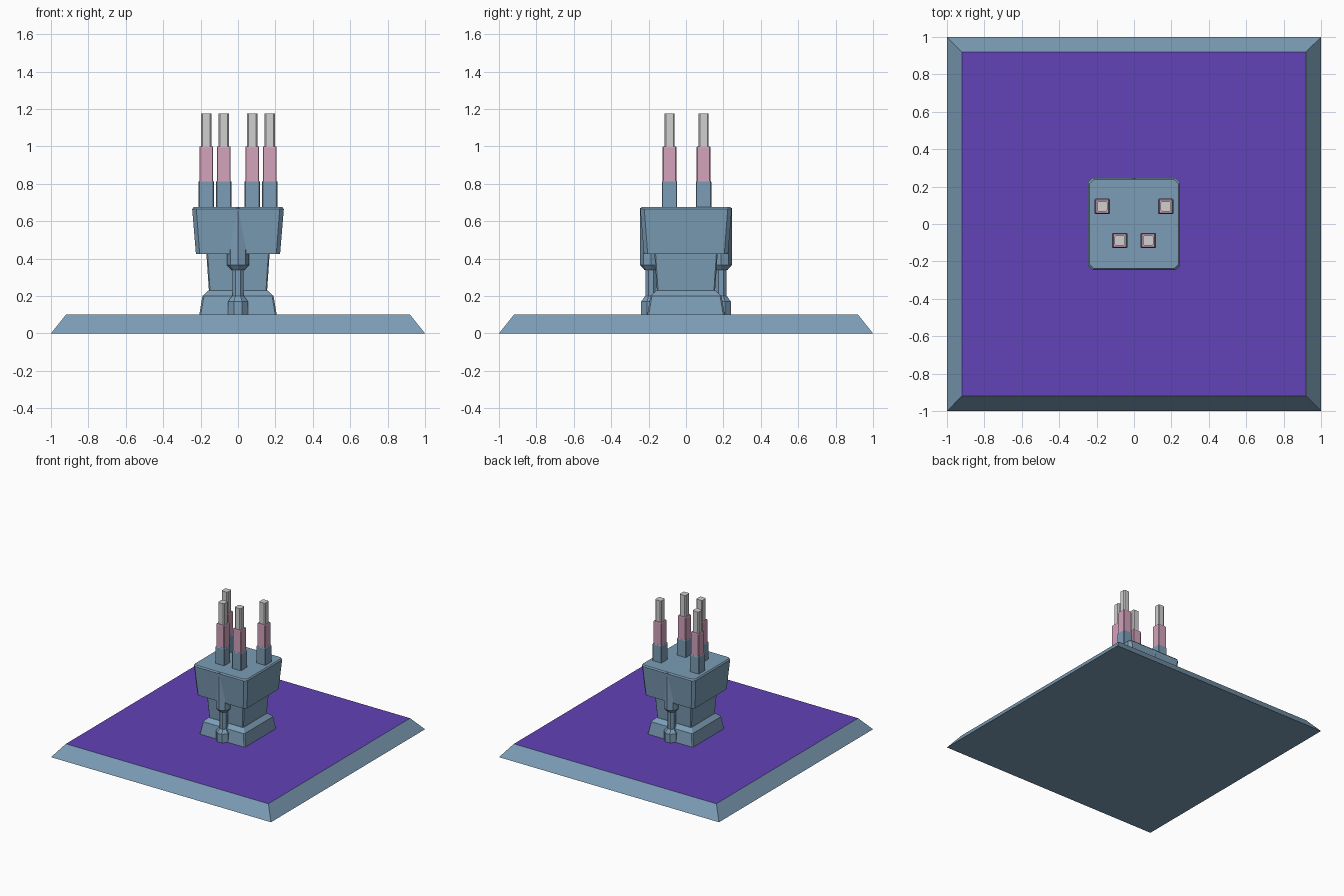
import bpy, bmesh
from math import cos, sin, pi

cube = bpy.data.objects.get("Cube")
if cube:
    bpy.data.objects.remove(cube, do_unlink=True)


def material(name, rgb):
    """Flat material from 8-bit display colour."""
    lin = [((c / 255 + 0.055) / 1.055) ** 2.4 for c in rgb] + [1.0]
    m = bpy.data.materials.new(name)
    m.use_nodes = True
    m.diffuse_color = lin
    m.node_tree.nodes["Principled BSDF"].inputs["Base Color"].default_value = lin
    return m


steel = material("steel blue", (124, 157, 182))
purple = material("purple", (98, 67, 183))
pink = material("dusty pink", (212, 163, 188))
silver = material("silver", (208, 208, 208))


def square(chamfer=0.0):
    """Unit square outline with corners cut by a fraction of its half width."""
    k = 1 - chamfer
    if not chamfer:
        return [(-1, -1), (1, -1), (1, 1), (-1, 1)]
    return [(-k, -1), (k, -1), (1, -k), (1, k), (k, 1), (-k, 1), (-1, k), (-1, -k)]


def octagon(turn=0.0):
    return [(cos(turn + i * pi / 4), sin(turn + i * pi / 4)) for i in range(8)]


def loft(name, outline, levels, mats, at=(0, 0)):
    """Closed solid through (height, half width) levels of one outline."""
    bm = bmesh.new()
    rings = [[bm.verts.new((at[0] + x * r, at[1] + y * r, z)) for x, y in outline]
             for z, r in levels]
    n = len(outline)
    for low, high in zip(rings, rings[1:]):
        for i in range(n):
            j = (i + 1) % n
            bm.faces.new((low[i], low[j], high[j], high[i]))
    bm.faces.new(rings[0][::-1])
    top = bm.faces.new(rings[-1])
    top.material_index = len(mats) - 1
    mesh = bpy.data.meshes.new(name)
    bm.to_mesh(mesh)
    bm.free()
    for m in mats:
        mesh.materials.append(m)
    ob = bpy.data.objects.new(name, mesh)
    bpy.context.collection.objects.link(ob)
    return ob


# Ground slab with coloured top
loft("slab", square(), [(0, 1), (0.1, 0.92)], [steel, purple])

# Foot, waist and flared head
loft("foot", square(0.04), [(0.1, 0.207), (0.2, 0.19), (0.23, 0.158)], [steel])
loft("waist", square(0.04), [(0.22, 0.155), (0.44, 0.17)], [steel])
loft("head", square(0.09),
     [(0.425, 0.225), (0.665, 0.245), (0.675, 0.237)], [steel])

# Piston on the front and back faces
for side, y in (("front", -0.187), ("back", 0.187)):
    loft(side + "_piston_cap", octagon(),
         [(0.34, 0.036), (0.365, 0.058), (0.67, 0.058)], [steel], (0, y))
    loft(side + "_piston_rod", octagon(pi / 8), [(0.18, 0.032), (0.35, 0.032)],
         [steel], (0, y))
    loft(side + "_piston_foot", octagon(pi / 8),
         [(0.1, 0.058), (0.17, 0.058), (0.2, 0.034)], [steel], (0, y))

# Four stepped prongs
for side, s in (("left", 1), ("right", -1)):
    for row, x, y in (("front", 0.076, -0.088), ("back", 0.17, 0.094)):
        name = f"{row}_{side}_prong_"
        at = (s * x, y)
        loft(name + "socket", square(0.1), [(0.67, 0.041), (0.81, 0.041), (0.815, 0.038)],
             [steel], at)
        loft(name + "sleeve", square(0.12), [(0.81, 0.037), (0.995, 0.037), (1.0, 0.034)],
             [pink], at)
        loft(name + "tip", square(0.25), [(0.99, 0.027), (1.175, 0.027)], [silver], at)
